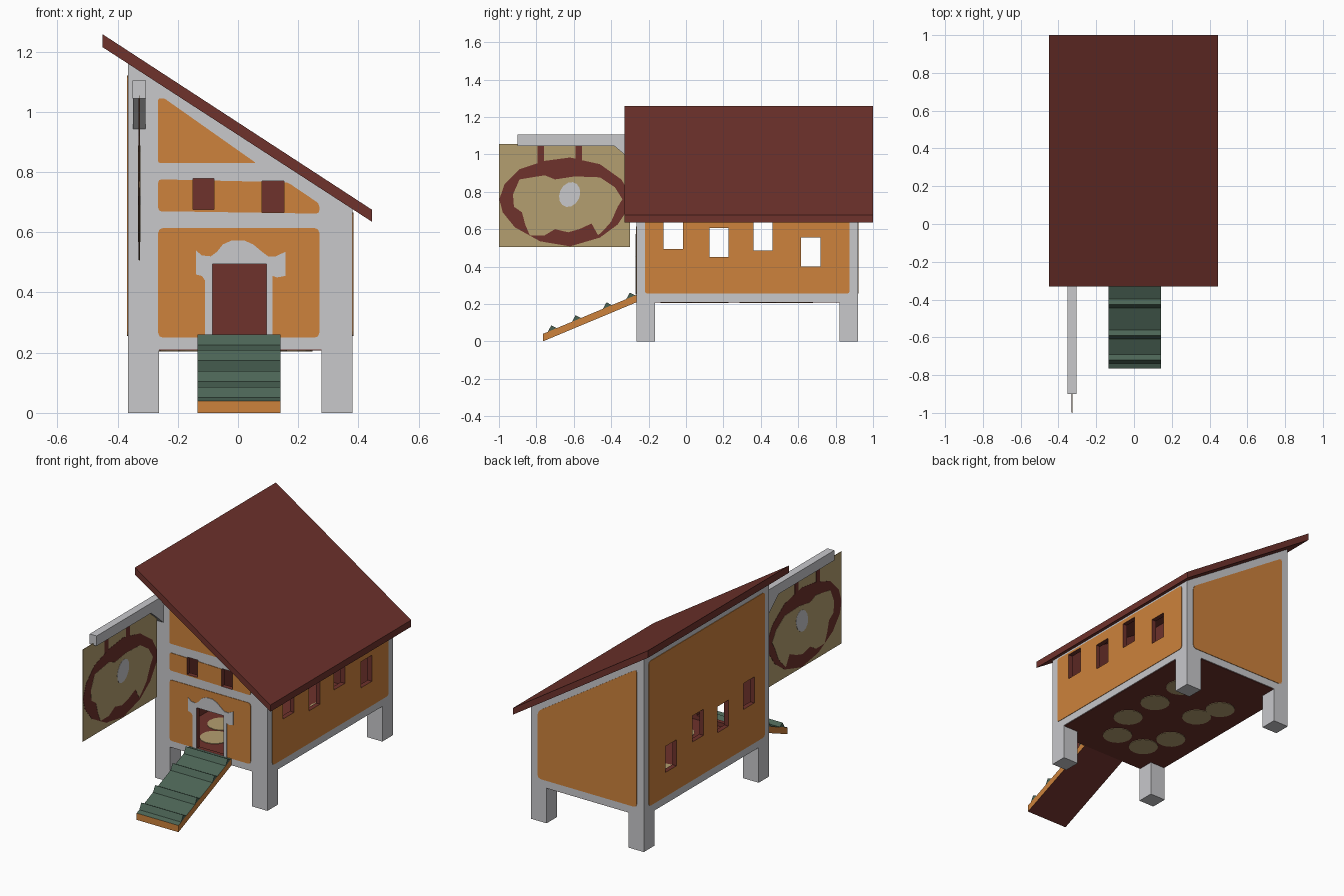
import bpy, bmesh, math
from mathutils import Vector

if "Cube" in bpy.data.objects:
    bpy.data.objects.remove(bpy.data.objects["Cube"])


def material(name, rgb):
    m = bpy.data.materials.new(name)
    m.diffuse_color = (*rgb, 1)
    m.use_nodes = True
    m.node_tree.nodes["Principled BSDF"].inputs["Base Color"].default_value = m.diffuse_color
    return m


GREY = material("pale grey timber", (0.58, 0.58, 0.60))
ORANGE = material("orange plaster", (0.61, 0.223, 0.045))
BROWN = material("red brown wood", (0.156, 0.032, 0.025))
TAN = material("straw tan", (0.456, 0.342, 0.162))
GREEN = material("dark green", (0.071, 0.127, 0.091))

TO_3D = {'x': lambda p, d: (d, p[0], p[1]),
         'y': lambda p, d: (p[0], d, p[1]),
         'z': lambda p, d: (p[0], p[1], d)}


def add_prism(bm, pts, axis, lo, hi, bevel=0):
    """Extrude a flat outline along an axis from lo to hi."""
    part = bmesh.new()
    part.faces.new([part.verts.new(TO_3D[axis](p, lo)) for p in pts])
    if bevel:
        bmesh.ops.bevel(part, geom=part.verts[:], offset=bevel, segments=2,
                        affect='VERTICES', profile=0.5)
    ext = bmesh.ops.extrude_face_region(part, geom=part.faces[:])
    new = [g for g in ext['geom'] if isinstance(g, bmesh.types.BMVert)]
    bmesh.ops.translate(part, verts=new, vec=Vector(TO_3D[axis]((0, 0), hi - lo)))
    bmesh.ops.recalc_face_normals(part, faces=part.faces[:])
    tmp = bpy.data.meshes.new("tmp")
    part.to_mesh(tmp)
    part.free()
    bm.from_mesh(tmp)
    bpy.data.meshes.remove(tmp)


def finish(name, bm, mats):
    me = bpy.data.meshes.new(name)
    bm.to_mesh(me)
    bm.free()
    for m in mats:
        me.materials.append(m)
    ob = bpy.data.objects.new(name, me)
    bpy.context.collection.objects.link(ob)
    return ob


def prism(name, pts, axis, lo, hi, mat, bevel=0):
    bm = bmesh.new()
    add_prism(bm, pts, axis, lo, hi, bevel)
    return finish(name, bm, [mat])


def rect(a0, a1, b0, b1):
    return [(a0, b0), (a1, b0), (a1, b1), (a0, b1)]


def cut(ob, cutter):
    mod = ob.modifiers.new("cut", 'BOOLEAN')
    mod.operation, mod.solver, mod.object = 'DIFFERENCE', 'EXACT', cutter
    mod.material_mode = 'TRANSFER'
    bpy.context.view_layer.objects.active = ob
    bpy.ops.object.modifier_apply(modifier=mod.name)


def eave(x):
    """Height of the roof underside."""
    return 1.215 - (x + 0.45) * 0.648


X0, X1, Y0, Y1 = -0.365, 0.38, -0.265, 0.92

# Openings: side windows run through both walls, front ones only the front wall
bm = bmesh.new()
for y, z in [(-0.12, 0.495), (0.125, 0.45), (0.36, 0.485), (0.615, 0.40)]:
    add_prism(bm, rect(y, y + 0.103, z, z + 0.156), 'x', -0.6, 0.6)
for r in [(-0.085, 0.095, 0.25, 0.495), (-0.15, -0.08, 0.675, 0.778),
          (0.08, 0.152, 0.665, 0.77)]:
    add_prism(bm, rect(*r), 'y', -0.4, -0.2)
openings = finish("openings_cutter", bm, [BROWN])
openings.hide_render = True

# Hollow body
T = 0.025
body = prism("house_body", [(X0, 0.21), (X1, 0.21), (X1, eave(X1) + 0.005),
                            (X0, eave(X0) + 0.005)], 'y', Y0, Y1, GREY)
cavity = prism("cavity_cutter", [(X0 + T, 0.225), (X1 - T, 0.225),
                                 (X1 - T, eave(X1 - T) - 0.005),
                                 (X0 + T, eave(X0 + T) - 0.005)],
               'y', Y0 + T, Y1 - T, BROWN)
cut(body, cavity)
cut(body, openings)

# Orange wall panels
P = 0.003
panels = [
    prism("front_gable_panel", [(-0.265, 0.83), (0.06, 0.83), (-0.245, 1.045),
                                (-0.265, 1.045)], 'y', Y0 - P, Y0 + P, ORANGE, 0.006),
    prism("front_middle_panel", [(-0.265, 0.67), (0.27, 0.662), (0.27, 0.695),
                                 (0.165, 0.766), (-0.265, 0.776)],
          'y', Y0 - P, Y0 + P, ORANGE, 0.01),
    prism("front_main_panel", rect(-0.265, 0.27, 0.25, 0.614),
          'y', Y0 - P, Y0 + P, ORANGE, 0.015),
    prism("right_panel", rect(-0.22, 0.875, 0.255, 0.665),
          'x', X1 - P, X1 + P, ORANGE, 0.015),
    prism("left_panel", rect(-0.22, 0.875, 0.255, 1.12),
          'x', X0 - P, X0 + P, ORANGE, 0.015),
    prism("back_panel", [(-0.32, 0.255), (0.335, 0.255), (0.335, eave(0.335) - 0.05),
                         (-0.32, eave(-0.32) - 0.05)],
          'y', Y1 - P, Y1 + P, ORANGE, 0.02)]
# Door surround with a curved head
panels.append(prism("door_surround", [
    (-0.11, 0.25), (-0.11, 0.44), (-0.12, 0.455), (-0.14, 0.46), (-0.14, 0.54),
    (-0.12, 0.523), (-0.09, 0.52), (-0.07, 0.535), (-0.05, 0.56), (-0.02, 0.573),
    (0.02, 0.573), (0.05, 0.56), (0.08, 0.535), (0.1, 0.52), (0.125, 0.52),
    (0.157, 0.535), (0.157, 0.455), (0.13, 0.45), (0.115, 0.455), (0.115, 0.25)],
    'y', Y0 - 0.006, Y0 + 0.003, GREY))
for p in panels:
    cut(p, openings)
for c in (openings, cavity):
    bpy.data.objects.remove(c)

# Roof slab
prism("roof", [(-0.45, 1.258), (0.445, 0.675), (0.445, 0.635), (-0.45, 1.215)],
      'y', -0.33, 1.0, BROWN)

# Legs
for side, xa in (("left", X0), ("right", X1 - 0.102)):
    for end, ya in (("front", Y0), ("back", Y1 - 0.1)):
        prism(f"{end}_{side}_leg", rect(xa, xa + 0.102, ya, ya + 0.1),
              'z', 0, 0.212, GREY)

# Underside board and round straw nests, seen above and below the floor
prism("floor_underside", rect(X0 + 0.004, X1 - 0.004, Y0 + 0.004, Y1 - 0.004),
      'z', 0.207, 0.213, BROWN)
bm = bmesh.new()
for cx, cy in [(0.08, -0.05), (0.165, 0.145), (0.155, 0.37), (0.155, 0.596),
               (-0.115, -0.054), (-0.18, 0.11), (-0.13, 0.397), (-0.178, 0.547)]:
    disc = [(cx + 0.083 * math.cos(i * math.tau / 16),
             cy + 0.083 * math.sin(i * math.tau / 16)) for i in range(16)]
    add_prism(bm, disc, 'z', 0.204, 0.208)
    add_prism(bm, disc, 'z', 0.224, 0.228)
finish("straw_nests", bm, [TAN])

# Ramp: green top, brown underside, orange edges
bm = bmesh.new()
add_prism(bm, [(-0.765, 0.0), (-0.262, 0.21), (-0.262, 0.25), (-0.765, 0.04)],
          'x', -0.135, 0.142)
bm.normal_update()
for f in bm.faces:
    f.material_index = 1 if f.normal.z > 0.5 else 2 if f.normal.z < -0.5 else 0
finish("ramp", bm, [ORANGE, GREEN, BROWN])
bm = bmesh.new()
for y in (-0.72, -0.59, -0.425, -0.3):
    z = 0.04 + (y + 0.765) * 0.417
    add_prism(bm, [(y - 0.02, z - 0.009), (y, z + 0.027), (y + 0.03, z + 0.011)],
              'x', -0.135, 0.142)
finish("ramp_cleats", bm, [GREEN])

# Sign beam and brace
SX = -0.328
prism("sign_beam", rect(SX - 0.023, SX + 0.023, 1.045, 1.105), 'y', -0.9, -0.255, GREY)
prism("sign_brace", [(-0.385, 1.046), (-0.33, 1.0), (-0.262, 0.94), (-0.262, 1.046)],
      'x', SX - 0.02, SX + 0.02, GREY)


# Hanging sign: thin layers visible from both sides
def layer(name, pts, half, mat):
    prism(name, pts, 'x', SX - half, SX + half, mat)


layer("sign_board", rect(-1.0, -0.3, 0.505, 1.055), 0.0015, TAN)
for i, y in enumerate((-0.795, -0.592)):
    layer(f"sign_hanger_{i + 1}", rect(y, y + 0.036, 0.93, 1.045), 0.0022, BROWN)
layer("sign_ring", [
    (-0.998, 0.76), (-0.97, 0.84), (-0.89, 0.92), (-0.755, 0.965), (-0.62, 0.983),
    (-0.46, 0.947), (-0.345, 0.865), (-0.302, 0.79), (-0.302, 0.72), (-0.365, 0.625),
    (-0.46, 0.555), (-0.62, 0.508), (-0.78, 0.535), (-0.915, 0.61), (-0.98, 0.69)],
    0.0027, BROWN)
layer("sign_inner_field", [
    (-0.925, 0.786), (-0.89, 0.866), (-0.755, 0.888), (-0.70, 0.866), (-0.595, 0.882),
    (-0.46, 0.877), (-0.38, 0.824), (-0.34, 0.76), (-0.365, 0.72), (-0.40, 0.64),
    (-0.435, 0.60), (-0.47, 0.567), (-0.505, 0.63), (-0.57, 0.60), (-0.63, 0.583),
    (-0.70, 0.60), (-0.755, 0.567), (-0.835, 0.567), (-0.86, 0.625), (-0.877, 0.69),
    (-0.92, 0.72)], 0.0037, TAN)
spot = []
for i in range(14):
    a = i * math.tau / 14
    u, v = 0.055 * math.cos(a), 0.07 * math.sin(a)
    spot.append((-0.622 + u * 0.9 + v * 0.4, 0.785 - u * 0.4 + v * 0.9))
layer("sign_spot", spot, 0.0047, GREY)
